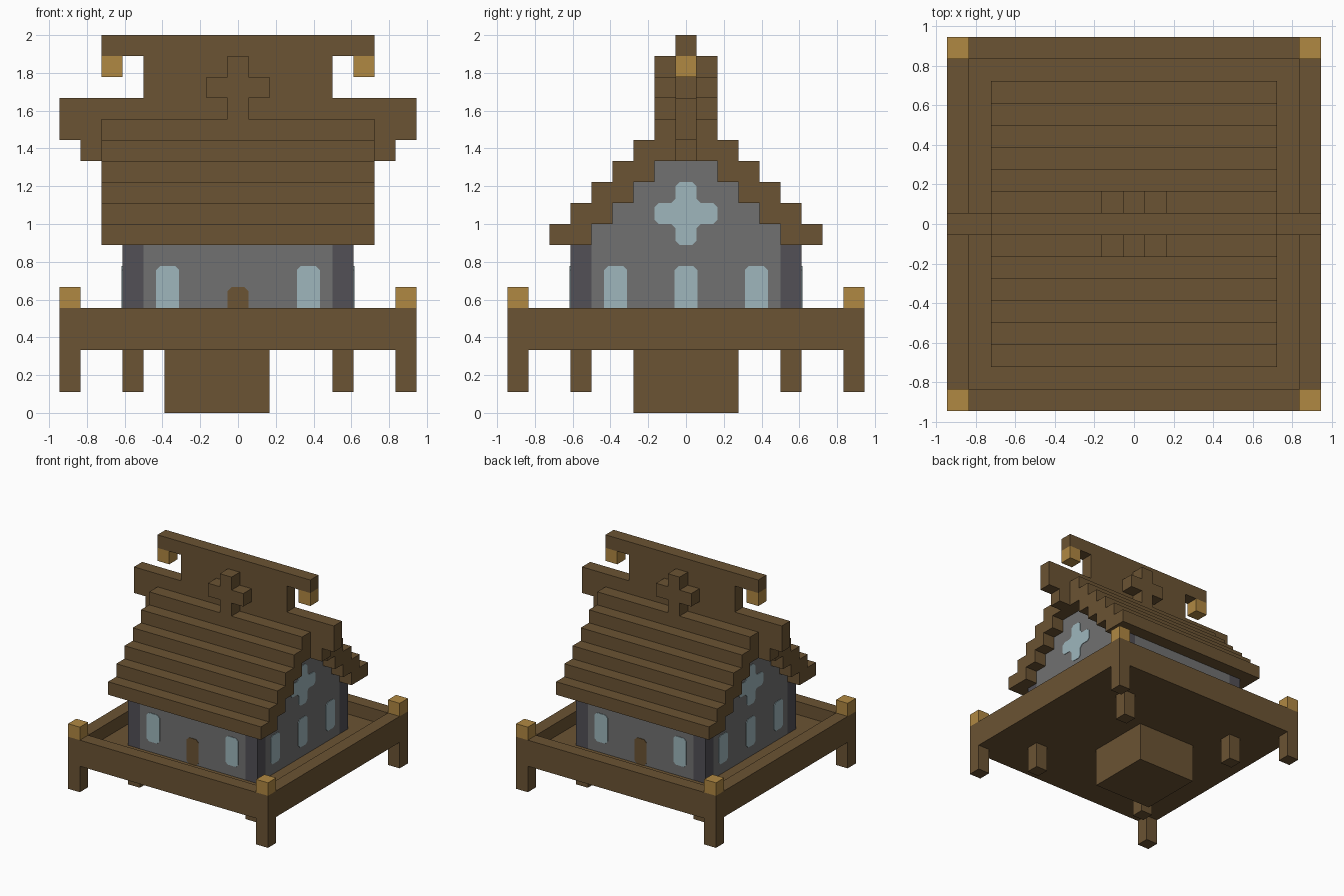
import bpy
import bmesh
from mathutils import Vector

cube = bpy.data.objects.get("Cube")
if cube:
    bpy.data.objects.remove(cube, do_unlink=True)

U = 1 / 9  # size of one building block


def material(name, rgb):
    m = bpy.data.materials.new(name)
    m.use_nodes = True
    m.diffuse_color = (*rgb, 1)
    m.node_tree.nodes["Principled BSDF"].inputs["Base Color"].default_value = (*rgb, 1)
    return m


WOOD = material("brown wood", (0.147, 0.087, 0.033))
GOLD = material("golden lantern", (0.434, 0.246, 0.055))
STONE = material("grey stone", (0.165, 0.165, 0.165))
DARK = material("dark stone", (0.084, 0.080, 0.093))
GLASS = material("pale blue glass", (0.342, 0.468, 0.503))


def finish(name, bm, mat):
    bmesh.ops.recalc_face_normals(bm, faces=bm.faces)
    bmesh.ops.scale(bm, vec=(U, U, U), verts=bm.verts)
    mesh = bpy.data.meshes.new(name)
    bm.to_mesh(mesh)
    bm.free()
    mesh.materials.append(mat)
    obj = bpy.data.objects.new(name, mesh)
    bpy.context.collection.objects.link(obj)
    return obj


def box(name, x, y, z, mat):
    """Box from (low, high) ranges in blocks."""
    bm = bmesh.new()
    bmesh.ops.create_cube(bm, size=1)
    for v in bm.verts:
        v.co = [r[0] if c < 0 else r[1] for c, r in zip(v.co, (x, y, z))]
    return finish(name, bm, mat)


def prism(name, outline, axis, low, high, mat):
    """Extrude an (across, height) outline along x or y."""
    bm = bmesh.new()
    if axis == "x":
        verts = [bm.verts.new((low, a, h)) for a, h in outline]
        step = (high - low, 0, 0)
    else:
        verts = [bm.verts.new((a, low, h)) for a, h in outline]
        step = (0, high - low, 0)
    face = bm.faces.new(verts)
    new = bmesh.ops.extrude_face_region(bm, geom=[face], use_keep_orig=True)["geom"]
    moved = [g for g in new if isinstance(g, bmesh.types.BMVert)]
    bmesh.ops.translate(bm, verts=moved, vec=step)
    return finish(name, bm, mat)


def mirrored(half):
    return half + [(-a, h) for a, h in reversed(half)]


def softened(outline, cut):
    """Clip every corner of an outline."""
    points = [Vector(p) for p in outline]
    result = []
    for i, p in enumerate(points):
        for q in (points[i - 1], points[(i + 1) % len(points)]):
            result.append(tuple(p + (q - p).normalized() * cut))
    return result


def stairs(start, bottom, steps):
    return [(start - k, bottom + k + rise) for k in range(steps) for rise in (0, 1)]


def sides():
    return (("right", -1), ("left", 1))


def span(sign, near, far):
    return tuple(sorted((sign * near, sign * far)))


# Foundation and platform
box("foundation", (-3.5, 1.5), (-2.5, 2.5), (0, 3), WOOD)
box("platform_floor", (-7.5, 7.5), (-7.5, 7.5), (3, 4), WOOD)
for label, s in (("front", -1), ("back", 1)):
    box(label + "_rim", (-8.5, 8.5), span(s, 7.5, 8.5), (3, 5), WOOD)
for label, s in sides():
    box(label + "_rim", span(s, 7.5, 8.5), (-7.5, 7.5), (3, 5), WOOD)

# Legs, corner lanterns and wall posts
for xl, sx in sides():
    for yl, sy in (("front", -1), ("back", 1)):
        tag = f"{yl}_{xl}_"
        outer = span(sx, 7.5, 8.5), span(sy, 7.5, 8.5)
        inner = span(sx, 4.5, 5.5), span(sy, 4.5, 5.5)
        box(tag + "leg", *outer, (1, 3), WOOD)
        box(tag + "lantern", *outer, (5, 6), GOLD)
        box(tag + "inner_leg", *inner, (1, 3), WOOD)
        box(tag + "wall_post", *inner, (4, 8), DARK)

# Stone walls with stepped gables
gable = mirrored([(4.5, 4)] + stairs(4.5, 8, 4))
prism("gable_walls", gable, "x", -5.5, 5.5, STONE)
for label, s in (("front", -1), ("back", 1)):
    box(label + "_wall", (-4.5, 4.5), span(s, 4.5, 5.5), (4, 8), STONE)

# Stepped roof shell
underside = [(-a, h) for a, h in stairs(4.5, 8, 4)]
roof = mirrored(stairs(6.5, 8, 6)) + mirrored(underside)
prism("stepped_roof", roof, "x", -6.5, 6.5, WOOD)

# Ridge board with hanging lanterns and raised cross
ridge = [(7.5, 12), (7.5, 13), (8.5, 13), (8.5, 15),
         (4.5, 15), (4.5, 17), (6.5, 17), (6.5, 18)]
prism("ridge_board", mirrored(ridge), "y", -0.5, 0.5, WOOD)
for label, s in sides():
    box(label + "_hanging_lantern", span(s, 5.5, 6.5), (-0.5, 0.5), (16, 17), GOLD)


def cross(bottom, top, arm):
    return mirrored([(0.5, bottom), (0.5, arm), (1.5, arm),
                     (1.5, arm + 1), (0.5, arm + 1), (0.5, top)])


for label, s in (("front", -1), ("back", 1)):
    prism(label + "_ridge_cross", cross(14, 17, 15), "y", *span(s, 0.5, 1.5), WOOD)


# Windows and doors as thin plates
def pane(center, bottom, top, half=0.55):
    return softened([(center - half, bottom), (center + half, bottom),
                     (center + half, top), (center - half, top)], 0.2)


for axis, names in (("y", ("front", "back")), ("x", ("right", "left"))):
    for label, s in zip(names, (-1, 1)):
        depth = span(s, 5.48, 5.54)
        centers = (-3.35, 3.35) if axis == "y" else (-3.35, 0, 3.35)
        for i, c in enumerate(centers):
            prism(f"{label}_window_{i + 1}", pane(c, 4.8, 7), axis, *depth, GLASS)
        if axis == "y":
            prism(label + "_door", pane(0, 4, 6, 0.5), axis, *depth, WOOD)
        else:
            prism(label + "_cross_window", softened(cross(8, 11, 9), 0.2),
                  axis, *depth, GLASS)
